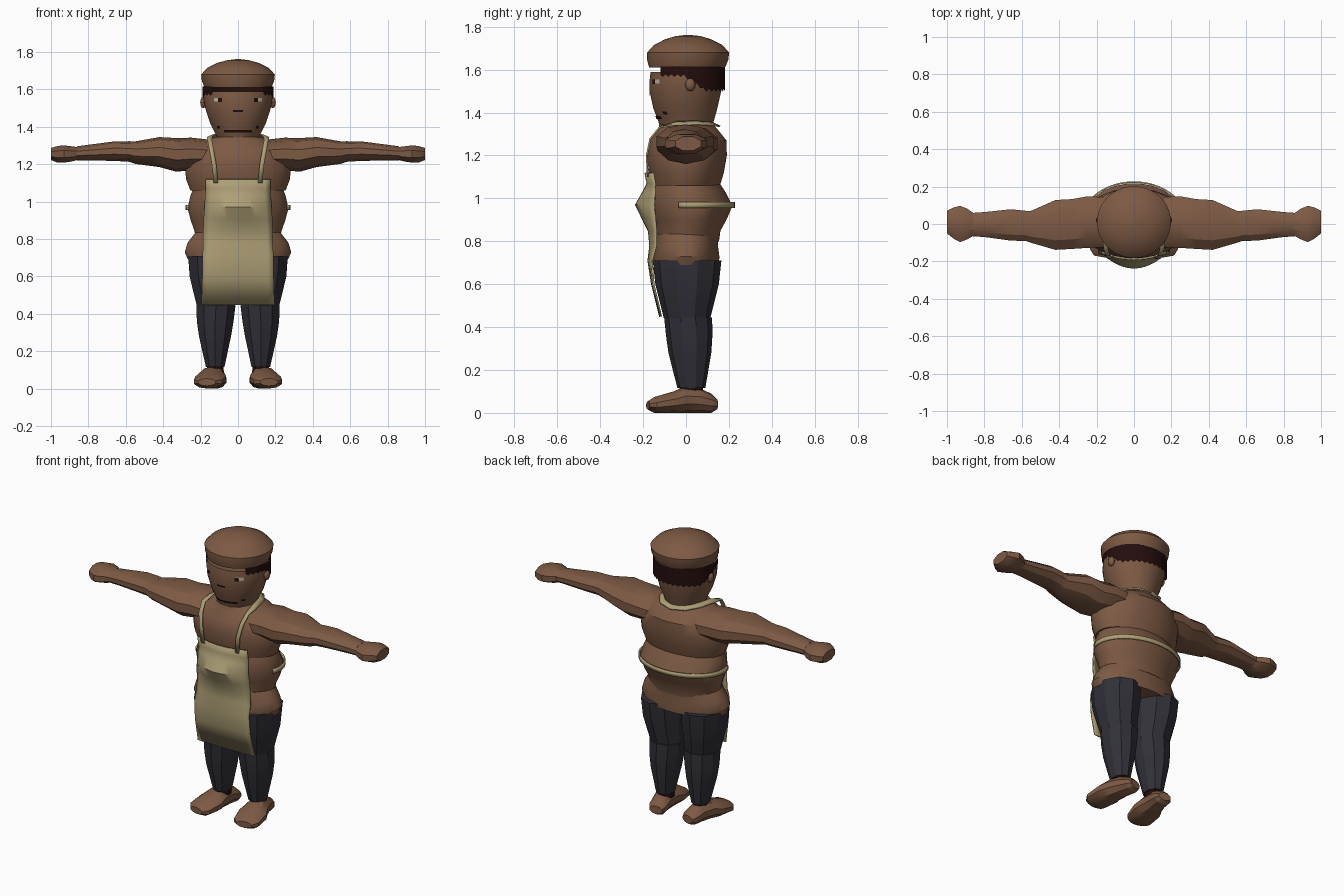
import bpy, bmesh, math
from mathutils import Matrix

if "Cube" in bpy.data.objects:
    bpy.data.objects.remove(bpy.data.objects["Cube"])


def material(name, rgb):
    m = bpy.data.materials.new(name)
    m.diffuse_color = (*rgb, 1)
    m.use_nodes = True
    m.node_tree.nodes["Principled BSDF"].inputs["Base Color"].default_value = m.diffuse_color
    return m


SKIN = material("warm brown", (0.205, 0.102, 0.058))
CLOTH = material("apron tan", (0.42, 0.345, 0.18))
PANTS = material("charcoal blue", (0.030, 0.030, 0.040))
HAIR = material("dark maroon", (0.017, 0.004, 0.004))
WHITE = material("eye white", (0.55, 0.48, 0.40))


def finish(name, bm, mat, angle=35, mirror=False, thick=0):
    bmesh.ops.recalc_face_normals(bm, faces=bm.faces)
    me = bpy.data.meshes.new(name)
    bm.to_mesh(me)
    bm.free()
    me.materials.append(mat)
    if angle:
        me.shade_smooth()
        me.set_sharp_from_angle(angle=math.radians(angle))
    ob = bpy.data.objects.new(name, me)
    bpy.context.collection.objects.link(ob)
    if thick:
        ob.modifiers.new("thickness", 'SOLIDIFY').thickness = thick
    if mirror:
        ob.modifiers.new("mirror", 'MIRROR').use_clip = False
    return ob


def loft(name, axis, rings, n, mat, angle=35, mirror=False, turn=None):
    """Skin of elliptical rings (position, centre a, centre b, radius a, radius b)."""
    bm = bmesh.new()
    loops = []
    for p, ca, cb, ra, rb in rings:
        loop = []
        for i in range(n):
            t = 2 * math.pi * (i + 0.5) / n
            a, b = ca + ra * math.cos(t), cb + rb * math.sin(t)
            co = {'x': (p, a, b), 'y': (a, p, b), 'z': (a, b, p)}[axis]
            loop.append(bm.verts.new(co))
        loops.append(loop)
    for l0, l1 in zip(loops, loops[1:]):
        for i in range(n):
            j = (i + 1) % n
            bm.faces.new((l0[i], l0[j], l1[j], l1[i]))
    bm.faces.new(loops[0])
    bm.faces.new(loops[-1])
    if turn:
        bmesh.ops.transform(bm, matrix=turn, verts=bm.verts)
    return finish(name, bm, mat, angle, mirror)


def sheet(name, rows, mat, angle=35, mirror=False, thick=0):
    """Open surface through rows of points."""
    bm = bmesh.new()
    vs = [[bm.verts.new(p) for p in row] for row in rows]
    for r0, r1 in zip(vs, vs[1:]):
        for i in range(len(r0) - 1):
            bm.faces.new((r0[i], r0[i + 1], r1[i + 1], r1[i]))
    return finish(name, bm, mat, angle, mirror, thick)


# Torso: hips, belly and chest overlap with small steps
loft("shirt_hem", 'z', [(.69, 0, 0, .27, .155), (.73, 0, 0, .287, .157),
     (.78, 0, 0, .272, .15), (.835, 0, .005, .23, .15)], 24, SKIN)
loft("belly", 'z', [(.80, 0, .01, .225, .145), (.85, 0, .01, .237, .152), (.90, 0, .02, .255, .17),
     (.965, 0, .02, .272, .198), (1.03, 0, .01, .257, .175), (1.075, 0, 0, .24, .155)], 24, SKIN)
loft("chest", 'z', [(1.06, 0, 0, .257, .16), (1.12, 0, .002, .28, .176), (1.2, 0, .004, .287, .188),
     (1.27, 0, .01, .26, .18), (1.32, 0, .01, .20, .14), (1.345, 0, 0, .13, .125)], 24, SKIN)

# Arms with a bulging upper arm, forearm and closed hand
loft("arm", 'x', [(.14, .01, 1.25, .14, .08), (.25, .01, 1.255, .145, .087), (.33, 0, 1.25, .14, .09),
     (.42, -.005, 1.265, .14, .08), (.55, -.015, 1.262, .09, .06), (.58, -.01, 1.268, .085, .055),
     (.66, -.005, 1.27, .088, .052), (.80, -.003, 1.262, .07, .042), (.86, -.003, 1.258, .066, .038)],
     10, SKIN, 28, True)
loft("hand", 'x', [(.85, -.003, 1.258, .06, .036), (.89, 0, 1.255, .088, .044),
     (.93, 0, 1.255, .105, .05), (.965, .005, 1.253, .09, .048), (1, .01, 1.255, .065, .035)],
     8, SKIN, 28, True)

# Legs
loft("thigh", 'z', [(.71, .14, .005, .133, .16), (.60, .135, .005, .13, .148),
     (.52, .128, .005, .117, .128), (.44, .118, .005, .107, .108)], 10, PANTS, 20, True)
loft("calf", 'z', [(.445, .118, .01, .11, .112), (.36, .122, .015, .103, .108),
     (.28, .123, .018, .09, .10), (.115, .122, .025, .052, .065)], 10, PANTS, 20, True)
loft("ankle", 'z', [(.13, .122, .025, .045, .055), (.08, .122, .025, .05, .055)], 10, HAIR, 30, True)
foot_turn = Matrix.Translation((.135, 0, 0)) @ Matrix.Rotation(math.radians(10), 4, 'Z')
loft("foot", 'y', [(-.18, 0, .035, .05, .02), (-.15, 0, .037, .08, .037), (-.06, 0, .05, .088, .05),
     (-.01, 0, .06, .072, .06), (.06, 0, .058, .058, .058), (.12, 0, .045, .055, .045),
     (.145, 0, .04, .04, .025)], 10, SKIN, 28, True, foot_turn)

# Head and ears
HEAD = [(1.31, 0, 0, .105, .115), (1.36, 0, 0, .12, .13), (1.42, 0, -.003, .15, .15),
        (1.50, 0, -.003, .176, .168), (1.555, 0, 0, .185, .17), (1.59, 0, 0, .182, .166)]
loft("head", 'z', HEAD, 32, SKIN)
bm = bmesh.new()
bmesh.ops.create_uvsphere(bm, u_segments=10, v_segments=6, radius=1,
                          matrix=Matrix.Translation((.185, .02, 1.53)) @ Matrix.Diagonal((.018, .024, .03, 1)))
finish("ear", bm, SKIN, 40, True)

# Round cap sitting slightly above the brow
loft("cap", 'z', [(1.61, 0, .005, .18, .178), (1.645, 0, .008, .194, .19), (1.68, 0, .01, .198, .192),
     (1.715, 0, .01, .165, .16), (1.742, 0, .01, .11, .107), (1.756, 0, .01, .06, .06),
     (1.762, 0, .01, .01, .01)], 32, SKIN)

# Hair band round the sides and back with a ragged lower edge
top, low = [], []
for i in range(55):
    t = math.radians(-44 + 268 * i / 54)
    x, y = .189 * math.cos(t), .004 + .178 * math.sin(t)
    drop = min(1, max(0, (y + .01) / .10))
    top.append((x, y, 1.615))
    low.append((x, y, 1.572 - .068 * drop + .006 * (-1) ** i))
sheet("hair", [top, low], HAIR)


def head_y(x, z):
    """Front surface of the head at x, z."""
    for a, b in zip(HEAD, HEAD[1:]):
        if a[0] <= z <= b[0]:
            f = (z - a[0]) / (b[0] - a[0])
            cy, rx, ry = (a[k] + f * (b[k] - a[k]) for k in (2, 3, 4))
            return cy - ry * math.sqrt(max(0, 1 - (x / rx) ** 2))


def face_plate(name, x, z, w, h, mat, lift=.004, mirror=False):
    rows = []
    for zz in (z - h / 2, z + h / 2):
        xs = [x + w * (k / 6 - .5) for k in range(7)]
        rows.append([(u, head_y(u, zz) - lift, zz) for u in xs])
    sheet(name, rows, mat, 35, mirror)


# Face
face_plate("eye_white", .108, 1.545, .042, .02, WHITE, .003, True)
face_plate("pupil", .096, 1.543, .02, .022, HAIR, .005, True)
face_plate("nose_shadow", 0, 1.485, .055, .012, HAIR)
face_plate("mouth", 0, 1.377, .15, .014, HAIR)
face_plate("mouth_corner", .105, 1.397, .016, .014, HAIR, .004, True)

# Apron: z, middle y, side y, half width
APRON = [(1.12, -.186, -.15, .17), (1.07, -.176, -.14, .17), (1.03, -.195, -.14, .172),
         (.97, -.23, -.145, .175), (.91, -.20, -.14, .18), (.85, -.17, -.135, .183),
         (.78, -.163, -.135, .185), (.71, -.172, -.155, .188), (.60, -.155, -.147, .19),
         (.45, -.117, -.112, .195)]
rows = []
for z, ym, ys, hw in APRON:
    rows.append([(hw * t, ym + (ys - ym) * t * t, z) for t in (k / 6 - 1 for k in range(13))])
sheet("apron", rows, CLOTH, 40, thick=.008)

# Apron tie round the back
tie = [math.radians(-15 + 210 * i / 28) for i in range(29)]
sheet("apron_tie", [[(.28 * math.cos(t), .02 + .208 * math.sin(t), z) for t in tie]
                    for z in (.955, .982)], CLOTH, thick=.008)

# Neck strap: rises from the bib, passes over the shoulder and behind the neck
PATH = [(.118, -.182, 1.10), (.128, -.187, 1.20), (.142, -.17, 1.28), (.152, -.125, 1.335),
        (.15, -.05, 1.352), (.13, .05, 1.355), (.08, .12, 1.35), (0, .145, 1.345)]
inner, outer = [], []
for k, (x, y, z) in enumerate(PATH):
    s = 1 - .11 * min(1, k / 4)
    wide = .012
    if k < 4:
        inner.append((x - wide, y, z))
        outer.append((x + wide, y, z))
    else:
        inner.append((x * s, y * s, z + .008))
        outer.append((x * (2 - s), y * (2 - s), z - .006))
sheet("apron_strap", [inner, outer], CLOTH, 40, True, .008)
